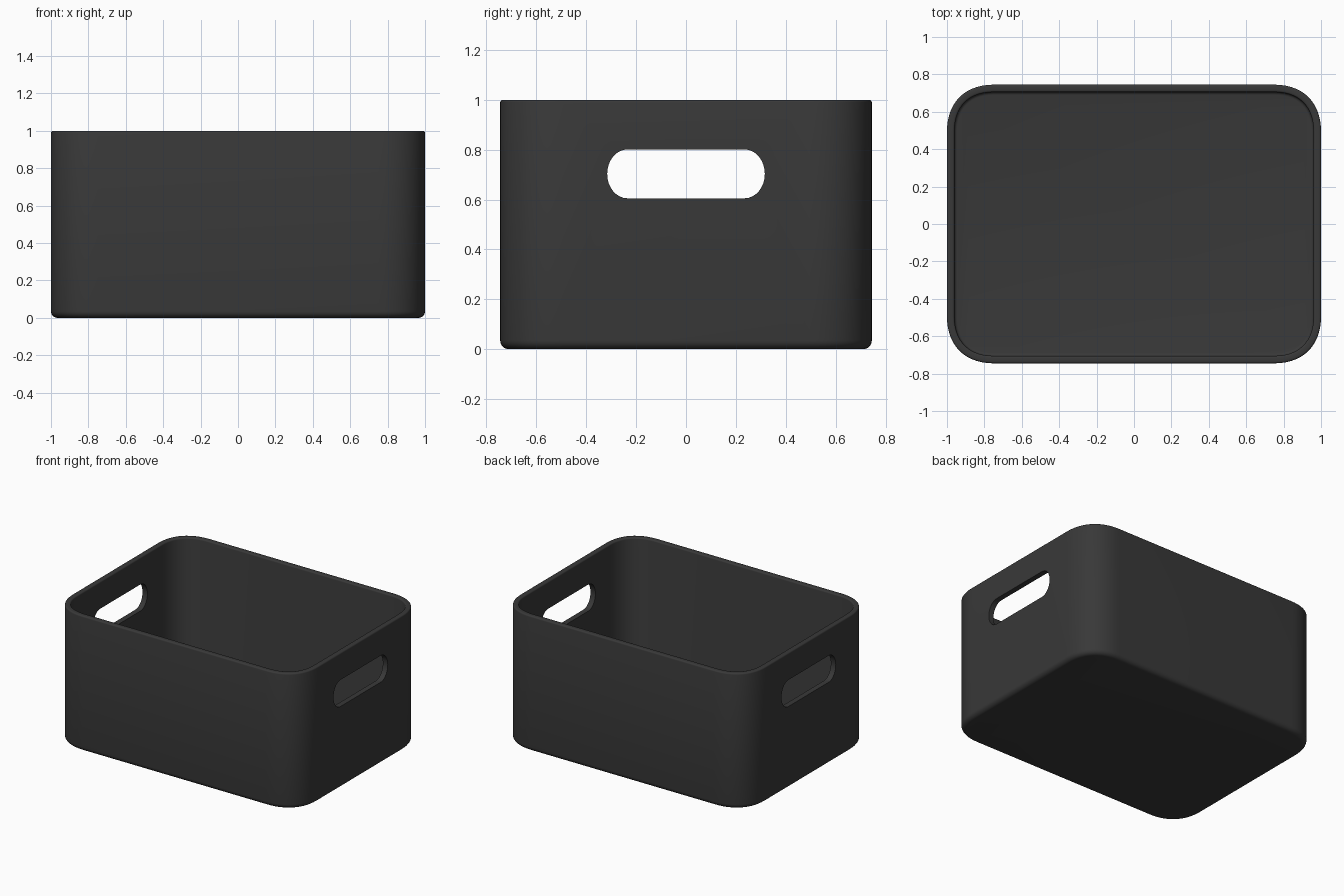
import bpy, bmesh, math
from mathutils import Vector

if "Cube" in bpy.data.objects:
    bpy.data.objects.remove(bpy.data.objects["Cube"])

HX, HY, H, WALL = 1.0, 0.745, 1.0, 0.04
R, K, N = 0.25, 0.62, 14   # corner size, corner fullness, segments


def ring(inset):
    """Rounded-rectangle outline moved inwards by inset."""
    quarter = []
    p = [Vector((HX, HY - R)), Vector((HX, HY - R + R * K)),
         Vector((HX - R + R * K, HY)), Vector((HX - R, HY))]
    for i in range(N + 1):
        t = i / N
        u = 1 - t
        q = u**3 * p[0] + 3*u*u*t * p[1] + 3*u*t*t * p[2] + t**3 * p[3]
        d = u*u * (p[1]-p[0]) + 2*u*t * (p[2]-p[1]) + t*t * (p[3]-p[2])
        d.normalize()
        quarter.append((q.x - d.y * inset, q.y + d.x * inset))
    out = []
    for sx, sy, rev in ((1, 1, 0), (-1, 1, 1), (-1, -1, 0), (1, -1, 1)):
        pts = [(x * sx, y * sy) for x, y in quarter]
        out += pts[::-1] if rev else pts
    return out


def arc(ci, cz, r, a0, a1, n):
    return [(ci + r * math.cos(math.radians(a0 + (a1 - a0) * i / n)),
             cz + r * math.sin(math.radians(a0 + (a1 - a0) * i / n))) for i in range(n + 1)]


def make_object(name, bm):
    bmesh.ops.recalc_face_normals(bm, faces=bm.faces)
    me = bpy.data.meshes.new(name)
    bm.to_mesh(me)
    bm.free()
    ob = bpy.data.objects.new(name, me)
    bpy.context.collection.objects.link(ob)
    return ob


# Bin shell: wall profile (inset, z) from underside, over the rim, to the inner floor
b, e = 0.035, 0.01
profile = (arc(b, b, b, 270, 180, 6)
           + arc(e, H - e, e, 180, 90, 3)
           + arc(WALL - e, H - e, e, 90, 0, 3)
           + arc(WALL + 0.015, WALL + 0.015, 0.015, 180, 270, 3))
bm = bmesh.new()
loops = [[bm.verts.new((x, y, z)) for x, y in ring(i)] for i, z in profile]
for lo, hi in zip(loops, loops[1:]):
    for i in range(len(lo)):
        j = (i + 1) % len(lo)
        bm.faces.new((lo[i], lo[j], hi[j], hi[i]))
bm.faces.new(loops[0][::-1])
bm.faces.new(loops[-1])
storage_bin = make_object("storage_bin", bm)

# Handle slot cutter running through both end walls
bm = bmesh.new()
outline = []
for s, a0 in ((1, -90), (-1, 90)):
    for i in range(17):
        a = math.radians(a0 + 180 * i / 16)
        outline.append((s * 0.235 + 0.081 * math.cos(a), 0.703 + 0.098 * math.sin(a)))
face = bm.faces.new([bm.verts.new((-1.2, y, z)) for y, z in outline])
ext = bmesh.ops.extrude_face_region(bm, geom=[face])
bmesh.ops.translate(bm, vec=(2.4, 0, 0),
                    verts=[v for v in ext["geom"] if isinstance(v, bmesh.types.BMVert)])
cutter = make_object("handle_cutter", bm)
cutter.hide_render = True

mod = storage_bin.modifiers.new("handle_slots", "BOOLEAN")
mod.operation = "DIFFERENCE"
mod.solver = "EXACT"
mod.object = cutter
bpy.context.view_layer.objects.active = storage_bin
storage_bin.select_set(True)
bpy.ops.object.modifier_apply(modifier=mod.name)
bpy.data.objects.remove(cutter)
bpy.ops.object.shade_smooth_by_angle(angle=math.radians(35))

# Dark plastic
mat = bpy.data.materials.new("dark_plastic")
mat.diffuse_color = (0.04, 0.04, 0.04, 1)
mat.use_nodes = True
mat.node_tree.nodes["Principled BSDF"].inputs["Base Color"].default_value = mat.diffuse_color
storage_bin.data.materials.clear()
storage_bin.data.materials.append(mat)
